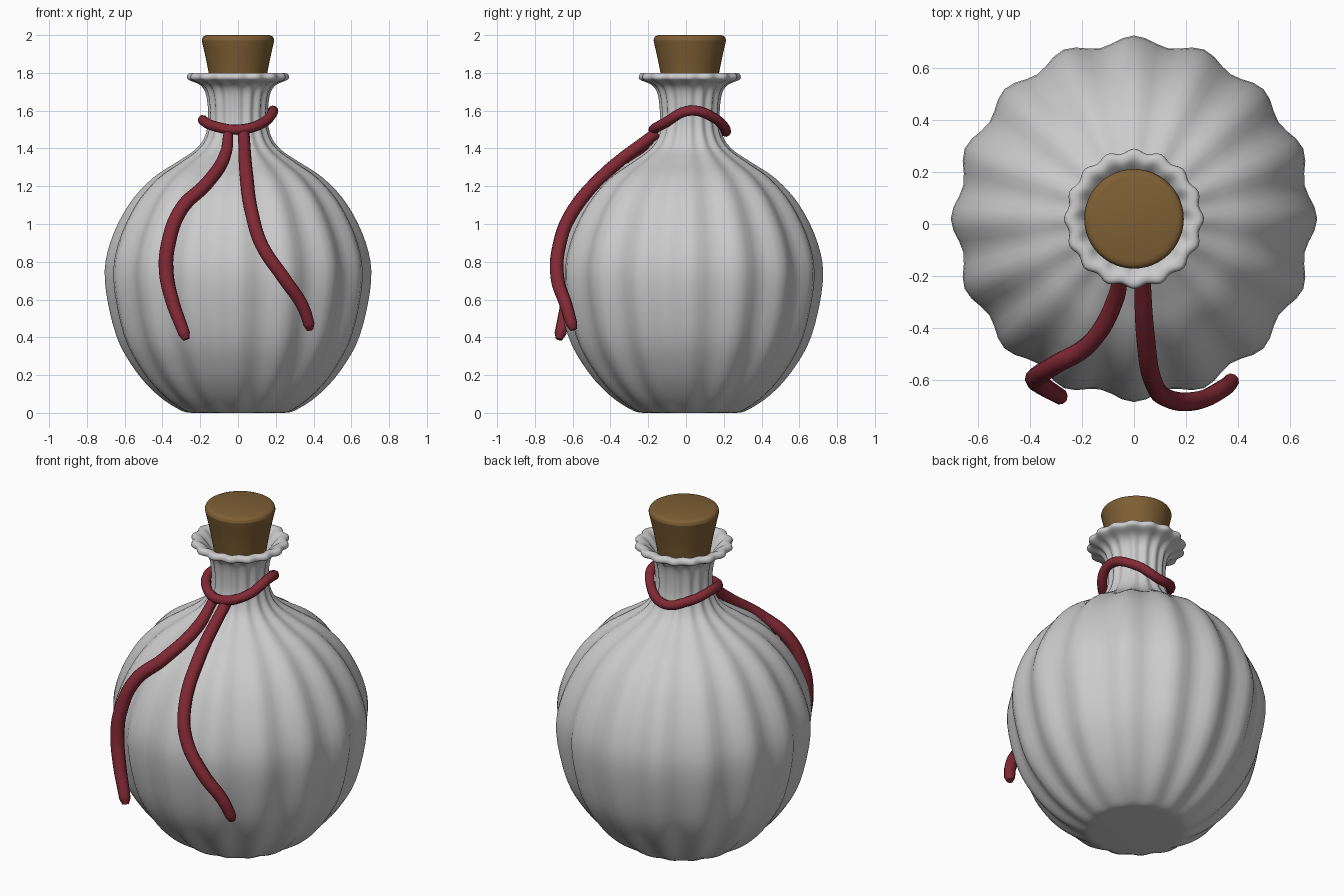
import bpy, bmesh, math
from mathutils import Vector

if "Cube" in bpy.data.objects:
    bpy.data.objects.remove(bpy.data.objects["Cube"])

AXIS_Y = 0.02   # the bottle axis sits slightly behind the origin
LOBES = 16


def material(name, rgb):
    m = bpy.data.materials.new(name)
    m.diffuse_color = (*rgb, 1)
    m.use_nodes = True
    m.node_tree.nodes["Principled BSDF"].inputs["Base Color"].default_value = m.diffuse_color
    return m


def smooth_path(pts, steps):
    """Catmull-Rom interpolation through the given points."""
    v = [Vector(p) for p in pts]
    v = [v[0]] + v + [v[-1]]
    out = []
    for i in range(1, len(v) - 2):
        a, b, c, d = v[i - 1:i + 3]
        for s in range(steps):
            t = s / steps
            out.append(0.5 * (2 * b + (c - a) * t + (2 * a - 5 * b + 4 * c - d) * t * t
                              + (3 * b - a - 3 * c + d) * t ** 3))
    return out + [v[-1]]


def lathe(name, profile, segs, steps, mat=None):
    """Revolve (radius, z, flute depth) points, closing both ends."""
    bm = bmesh.new()
    rings = []
    for r, z, depth in smooth_path(profile, steps):
        ring = []
        for i in range(segs):
            a = 2 * math.pi * i / segs
            rr = r - depth * (1 - math.cos(LOBES * a)) / 2
            ring.append(bm.verts.new((rr * math.cos(a), AXIS_Y + rr * math.sin(a), max(z, 0))))
        rings.append(ring)
    for lo, hi in zip(rings, rings[1:]):
        for i in range(segs):
            j = (i + 1) % segs
            bm.faces.new((lo[i], lo[j], hi[j], hi[i]))
    bm.faces.new(rings[0][::-1])
    bm.faces.new(rings[-1])
    me = bpy.data.meshes.new(name)
    bm.to_mesh(me)
    bm.free()
    return finish(name, me, mat)


def finish(name, data, mat):
    ob = bpy.data.objects.new(name, data)
    bpy.context.collection.objects.link(ob)
    if mat:
        data.materials.append(mat)
    bpy.ops.object.select_all(action='DESELECT')
    ob.select_set(True)
    bpy.context.view_layer.objects.active = ob
    if ob.type == 'CURVE':
        bpy.ops.object.convert(target='MESH')
        ob = bpy.context.object
    bpy.ops.object.shade_smooth_by_angle(angle=math.radians(50))
    return ob


def cord(name, pts, radius, mat, cyclic=False):
    """Round tube along a smooth path; pts are (x, y, z, thickness factor)."""
    cu = bpy.data.curves.new(name, 'CURVE')
    cu.dimensions = '3D'
    cu.bevel_depth = radius
    cu.bevel_resolution = 3
    cu.resolution_u = 8
    cu.use_fill_caps = True
    sp = cu.splines.new('BEZIER')
    sp.bezier_points.add(len(pts) - 1)
    for bp, (x, y, z, f) in zip(sp.bezier_points, pts):
        bp.co = (x, y, z)
        bp.radius = f
        bp.handle_left_type = bp.handle_right_type = 'AUTO'
    sp.use_cyclic_u = cyclic
    return finish(name, cu, mat)


red = material("cord_red", (0.22, 0.022, 0.035))
brown = material("cork_brown", (0.21, 0.115, 0.035))

# Fluted bottle: base, round belly, neck, flared lip, then the inner neck wall
lathe("bottle", [
    (0.24, 0.0, 0.005), (0.30, 0.012, 0.012), (0.42, 0.09, 0.025), (0.54, 0.22, 0.03),
    (0.645, 0.41, 0.034), (0.705, 0.70, 0.036), (0.677, 0.90, 0.036), (0.58, 1.10, 0.033),
    (0.455, 1.24, 0.026), (0.32, 1.33, 0.02), (0.225, 1.395, 0.014), (0.175, 1.465, 0.012),
    (0.158, 1.56, 0.012), (0.168, 1.68, 0.013), (0.20, 1.735, 0.015), (0.26, 1.762, 0.016),
    (0.27, 1.78, 0.016), (0.258, 1.798, 0.016), (0.225, 1.795, 0.014), (0.185, 1.755, 0.012),
    (0.145, 1.68, 0.01), (0.13, 1.56, 0.008), (0.13, 1.48, 0.008)], 96, 4)

# Tapered cork with a softened top edge
lathe("cork", [
    (0.11, 1.54, 0), (0.118, 1.56, 0), (0.155, 1.80, 0), (0.188, 1.955, 0),
    (0.191, 1.975, 0), (0.184, 1.992, 0), (0.165, 2.0, 0)], 48, 3, brown)

# Wavy cord loop around the neck
heights = [1.60, 1.56, 1.49, 1.52, 1.55, 1.52, 1.50, 1.535]
loop = []
for i, z in enumerate(heights):
    a = 2 * math.pi * i / len(heights)
    r = 0.186 if z > 1.5 else 0.192
    loop.append((r * math.cos(a), AXIS_Y + r * math.sin(a), z, 1))
cord("neck_cord", loop, 0.027, red, cyclic=True)

# Two loose cord ends draped over the belly
cord("left_cord_end", [
    (-0.05, -0.155, 1.485, 0.7), (-0.07, -0.285, 1.36, 0.9), (-0.17, -0.46, 1.21, 0.95),
    (-0.30, -0.54, 1.08, 1), (-0.37, -0.585, 0.89, 1.05), (-0.38, -0.60, 0.75, 1.05),
    (-0.35, -0.625, 0.60, 1), (-0.285, -0.665, 0.42, 0.85), (-0.275, -0.672, 0.39, 0.5)],
    0.037, red)
cord("right_cord_end", [
    (0.03, -0.155, 1.485, 0.85), (0.045, -0.44, 1.255, 1), (0.075, -0.61, 1.05, 1),
    (0.125, -0.67, 0.89, 1), (0.245, -0.68, 0.71, 1), (0.34, -0.635, 0.57, 0.95),
    (0.375, -0.605, 0.47, 0.85), (0.38, -0.595, 0.44, 0.5)], 0.036, red)
